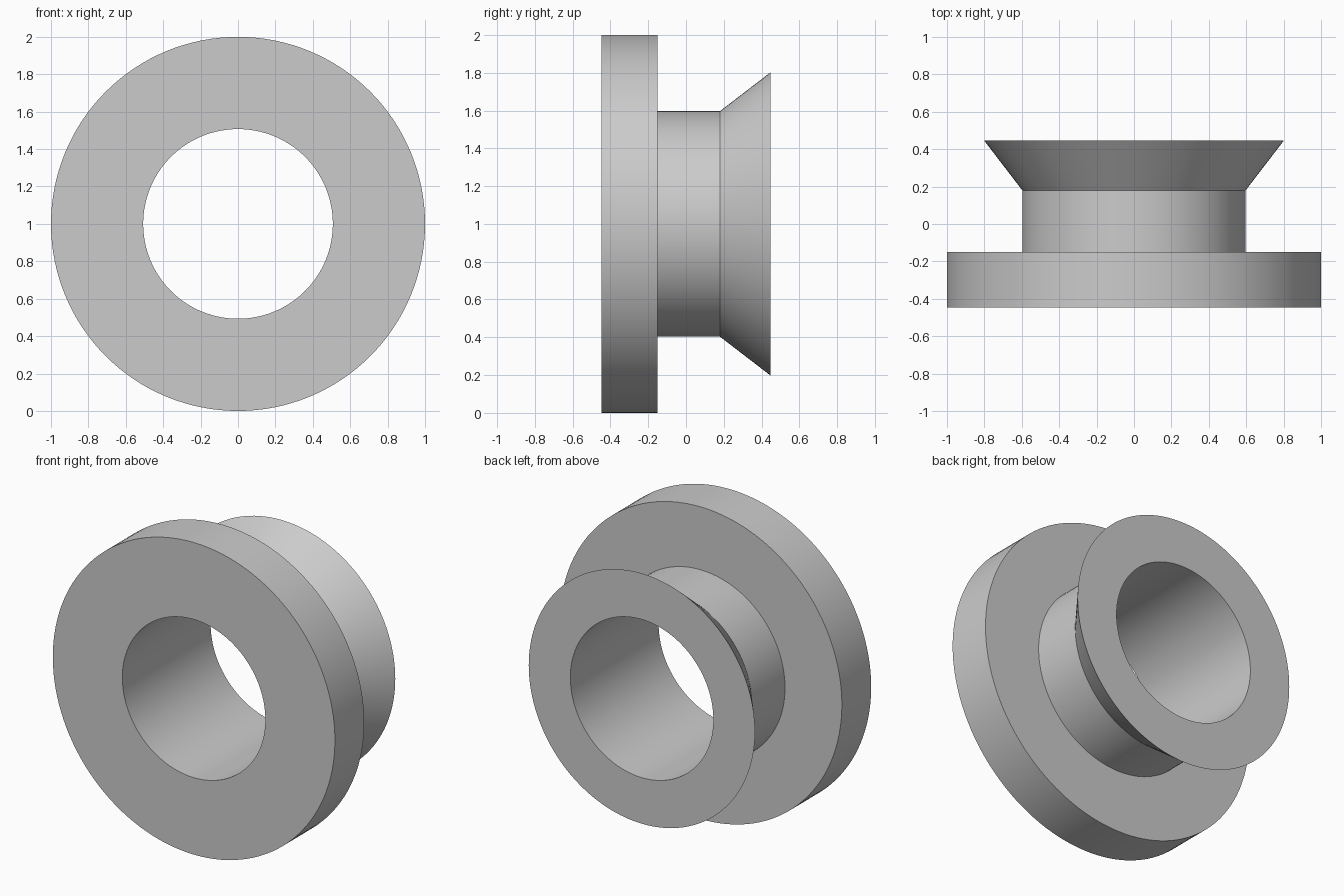
import bpy, bmesh
from math import sin, cos, tau, radians

if "Cube" in bpy.data.objects:
    bpy.data.objects.remove(bpy.data.objects["Cube"])

SEGMENTS = 128
BORE = 0.507

# Closed cross-section (y, radius): bore, flange, neck, flared lip
PROFILE = [
    (-0.447, BORE), (-0.447, 1.0),
    (-0.15, 1.0), (-0.15, 0.597),
    (0.18, 0.597), (0.447, 0.802),
    (0.447, BORE),
]


def lathe(name, profile, centre_z):
    """Revolve a closed profile around the y axis."""
    bm = bmesh.new()
    rings = []
    for i in range(SEGMENTS):
        a = tau * i / SEGMENTS
        rings.append([bm.verts.new((r * sin(a), y, r * cos(a))) for y, r in profile])
    n = len(profile)
    for i in range(SEGMENTS):
        p, q = rings[i], rings[(i + 1) % SEGMENTS]
        for j in range(n):
            k = (j + 1) % n
            bm.faces.new((p[j], p[k], q[k], q[j]))
    bmesh.ops.recalc_face_normals(bm, faces=bm.faces)
    mesh = bpy.data.meshes.new(name)
    bm.to_mesh(mesh)
    bm.free()
    obj = bpy.data.objects.new(name, mesh)
    obj.location.z = centre_z
    bpy.context.collection.objects.link(obj)
    return obj


# Flanged bushing with a flared lip at the back
bushing = lathe("flanged_bushing", PROFILE, 1.0)
bpy.context.view_layer.objects.active = bushing
bushing.select_set(True)
bpy.ops.object.shade_smooth_by_angle(angle=radians(30))
